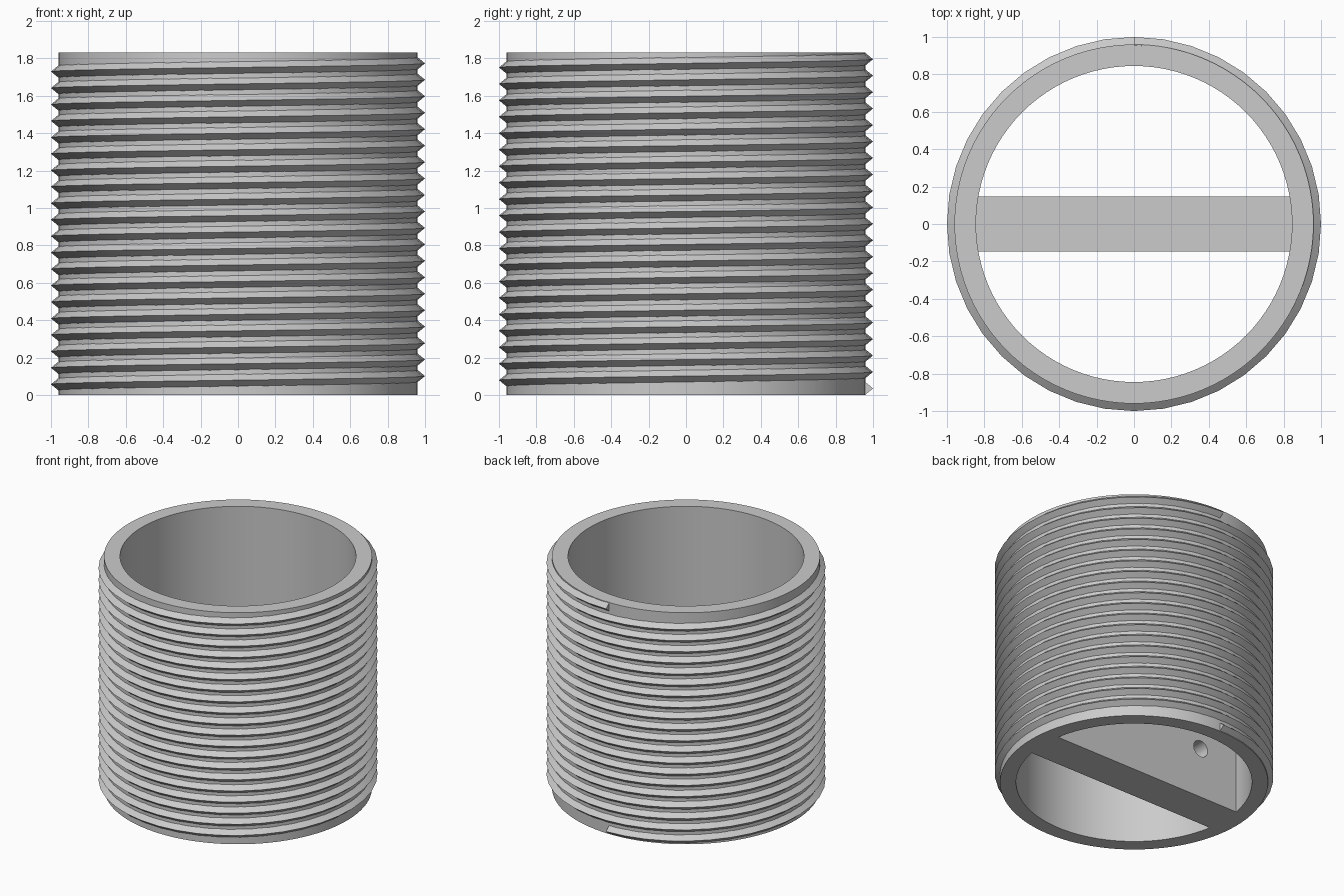
import bpy
import bmesh
from math import sin, cos, pi, radians
from mathutils import Vector

if "Cube" in bpy.data.objects:
    bpy.data.objects.remove(bpy.data.objects["Cube"])

HEIGHT = 1.83
INNER, OUTER, CREST = 0.845, 0.96, 1.0
SEGMENTS = 96
PITCH, TURNS, STEPS = 0.088, 20, 40
HALF_TOOTH = 0.036

grey = bpy.data.materials.new("grey")
grey.use_nodes = True
colour = (0.6, 0.6, 0.6, 1)
grey.diffuse_color = colour
grey.node_tree.nodes["Principled BSDF"].inputs["Base Color"].default_value = colour


def add_object(name, bm):
    bmesh.ops.recalc_face_normals(bm, faces=bm.faces)
    mesh = bpy.data.meshes.new(name)
    bm.to_mesh(mesh)
    bm.free()
    mesh.materials.append(grey)
    obj = bpy.data.objects.new(name, mesh)
    bpy.context.collection.objects.link(obj)
    return obj


def activate(obj):
    bpy.ops.object.select_all(action="DESELECT")
    obj.select_set(True)
    bpy.context.view_layer.objects.active = obj


def sweep(sections, closed):
    """Skin a row of matching cross-sections, capping the ends if open."""
    bm = bmesh.new()
    rings = [[bm.verts.new(p) for p in section] for section in sections]
    pairs = list(zip(rings, rings[1:]))
    if closed:
        pairs.append((rings[-1], rings[0]))
    for a, b in pairs:
        for i in range(len(a)):
            j = (i + 1) % len(a)
            bm.faces.new((a[i], a[j], b[j], b[i]))
    if not closed:
        bm.faces.new(rings[0])
        bm.faces.new(rings[-1])
    return bm


def polar(radius, angle, z):
    return Vector((radius * cos(angle), radius * sin(angle), z))


# Plain tube wall
wall = [(INNER, 0), (OUTER, 0), (OUTER, HEIGHT), (INNER, HEIGHT)]
tube = add_object("tube", sweep(
    [[polar(r, 2 * pi * i / SEGMENTS, z) for r, z in wall] for i in range(SEGMENTS)], True))

# Right-handed external thread, starting and ending at the back
root = OUTER - 0.004
tooth = [(root, -HALF_TOOTH), (CREST, 0), (root, HALF_TOOTH)]
start_z = (HEIGHT - PITCH * TURNS) / 2
sections = []
for i in range(TURNS * STEPS + 1):
    turn = i / STEPS
    sections.append([polar(r, pi / 2 + 2 * pi * turn, start_z + PITCH * turn + dz)
                     for r, dz in tooth])
thread = add_object("thread", sweep(sections, False))

# Cross bar spanning the bottom of the tube
BAR_WIDTH, BAR_HEIGHT = 0.295, 0.8
bm = bmesh.new()
bmesh.ops.create_cube(bm, size=1)
bmesh.ops.scale(bm, vec=(2 * INNER, BAR_WIDTH, BAR_HEIGHT), verts=bm.verts)
bmesh.ops.translate(bm, vec=(0, 0, BAR_HEIGHT / 2), verts=bm.verts)
bar = add_object("cross_bar", bm)

# Round holes through the bar
for x in (-0.5, 0.5):
    bpy.ops.mesh.primitive_cylinder_add(vertices=32, radius=0.065, depth=1,
                                        location=(x, 0, 0.4), rotation=(pi / 2, 0, 0))
    cutter = bpy.context.object
    cutter.name = "hole_cutter"
    cutter.hide_render = True
    cutter.data.materials.append(grey)
    activate(bar)
    cut = bar.modifiers.new("hole", "BOOLEAN")
    cut.operation = "DIFFERENCE"
    cut.solver = "EXACT"
    cut.object = cutter
    bpy.ops.object.modifier_apply(modifier=cut.name)
    bpy.data.objects.remove(cutter)

for obj in (tube, thread, bar):
    activate(obj)
    bpy.ops.object.shade_smooth_by_angle(angle=radians(30))
